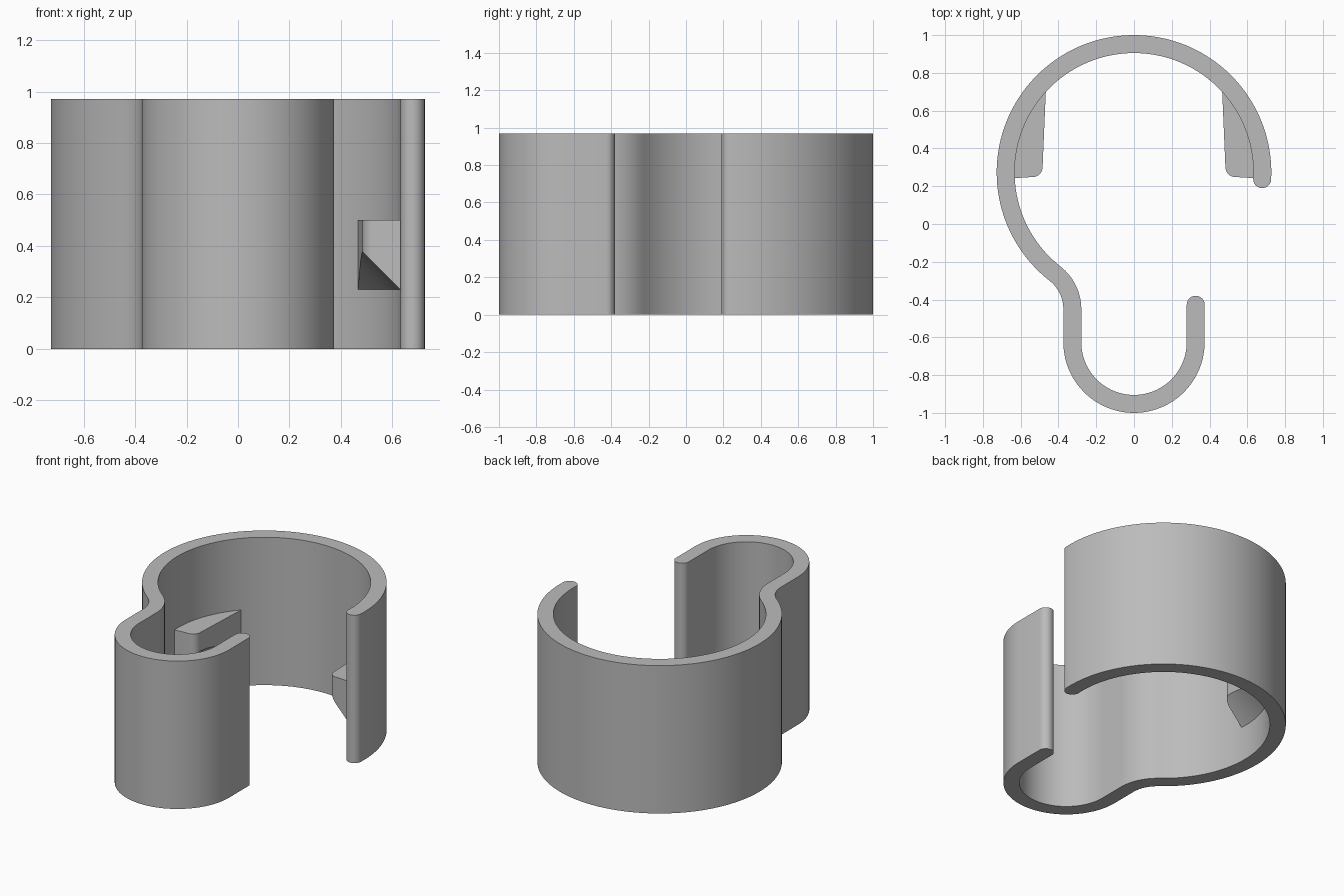
import bpy, bmesh
from math import cos, sin, radians, hypot, atan2, pi
from mathutils import Vector

HEIGHT = 0.97
HALF = 0.0475              # half the wall thickness
BIG_C = (0, 0.273)         # centre of the large ring
BIG_R = 0.6795
SMALL_C = (0, -0.626)      # centre of the small hook
SMALL_R = 0.3265
NECK_C = (-0.563, -0.45)   # centre of the reverse bend between them
NECK_R = NECK_C[0] * -1 - SMALL_R
INNER_R = BIG_R - HALF

cube = bpy.data.objects.get("Cube")
if cube:
    bpy.data.objects.remove(cube, do_unlink=True)

grey = bpy.data.materials.new("grey plastic")
grey.use_nodes = True
colour = (0.5, 0.5, 0.5, 1)
grey.diffuse_color = colour
grey.node_tree.nodes["Principled BSDF"].inputs["Base Color"].default_value = colour


def arc(centre, r, start, end, n):
    """Points along an arc, angles in degrees."""
    angles = [radians(start + (end - start) * i / n) for i in range(n + 1)]
    return [Vector((centre[0] + r * cos(a), centre[1] + r * sin(a))) for a in angles]


def finish(bm, name):
    """Turn a bmesh into a grey object with smooth curves and sharp edges."""
    bmesh.ops.remove_doubles(bm, verts=bm.verts, dist=1e-5)
    bmesh.ops.recalc_face_normals(bm, faces=bm.faces)
    mesh = bpy.data.meshes.new(name)
    bm.to_mesh(mesh)
    bm.free()
    obj = bpy.data.objects.new(name, mesh)
    bpy.context.collection.objects.link(obj)
    mesh.materials.append(grey)
    bpy.ops.object.select_all(action="DESELECT")
    obj.select_set(True)
    bpy.context.view_layer.objects.active = obj
    bpy.ops.object.shade_smooth_by_angle(angle=radians(30))
    return obj


def clip_wall():
    # Centre line: large ring, neck bend, small hook, straight tip
    join = 180 / pi * atan2(BIG_C[1] - NECK_C[1], BIG_C[0] - NECK_C[0])
    path = arc(BIG_C, BIG_R, -3, 180 + join, 96)
    path += arc(NECK_C, NECK_R, join, 0, 16)[1:]
    path += arc(SMALL_C, SMALL_R, 180, 360, 48)
    path.append(Vector((SMALL_R, -0.4275)))

    # Offset both ways and round the two ends
    left, right, last = [], [], len(path) - 1
    for i, p in enumerate(path):
        t = (path[min(i + 1, last)] - path[max(i - 1, 0)]).normalized()
        n = Vector((-t.y, t.x)) * HALF
        left.append(p + n)
        right.append(p - n)

    def cap(p, start):
        a = 180 / pi * atan2(start.y - p.y, start.x - p.x)
        return arc(p, HALF, a, a - 180, 12)[1:-1]

    outline = left + cap(path[-1], left[-1]) + right[::-1] + cap(path[0], right[0])

    bm = bmesh.new()
    base = bm.faces.new([bm.verts.new((p.x, p.y, 0)) for p in outline])
    top = bmesh.ops.extrude_face_region(bm, geom=[base], use_keep_orig=True)
    verts = [v for v in top["geom"] if isinstance(v, bmesh.types.BMVert)]
    bmesh.ops.translate(bm, verts=verts, vec=(0, 0, HEIGHT))
    finish(bm, "clip_wall")


def catch(name, side):
    # Free edge of the catch: front, rounded corner, long inner side
    edge = [Vector((0.631, 0.243))]
    edge += arc((0.535, 0.3), 0.051, 268, 182, 10)
    start, end = edge[-1], Vector((0.467, 0.699))
    edge += [start.lerp(end, i / 12) for i in range(1, 13)]

    # Flat top, underside rising at 45 degrees from the ring wall
    top, low, root = 0.5, 0.23, INNER_R + 0.015
    bm = bmesh.new()
    sections = []
    for p in edge:
        d = p - Vector(BIG_C)
        r = d.length
        w = Vector(BIG_C) + d * (root / r)
        pts = [(p, top), (p, low + INNER_R - r), (w, low + INNER_R - root), (w, top)]
        sections.append([bm.verts.new((side * q.x, q.y, z)) for q, z in pts])
    for a, b in zip(sections, sections[1:]):
        for i in range(4):
            j = (i + 1) % 4
            bm.faces.new((a[i], a[j], b[j], b[i]))
    bm.faces.new(sections[0])
    bm.faces.new(sections[-1][::-1])
    finish(bm, name)


clip_wall()
catch("left_catch", 1)
catch("right_catch", -1)
